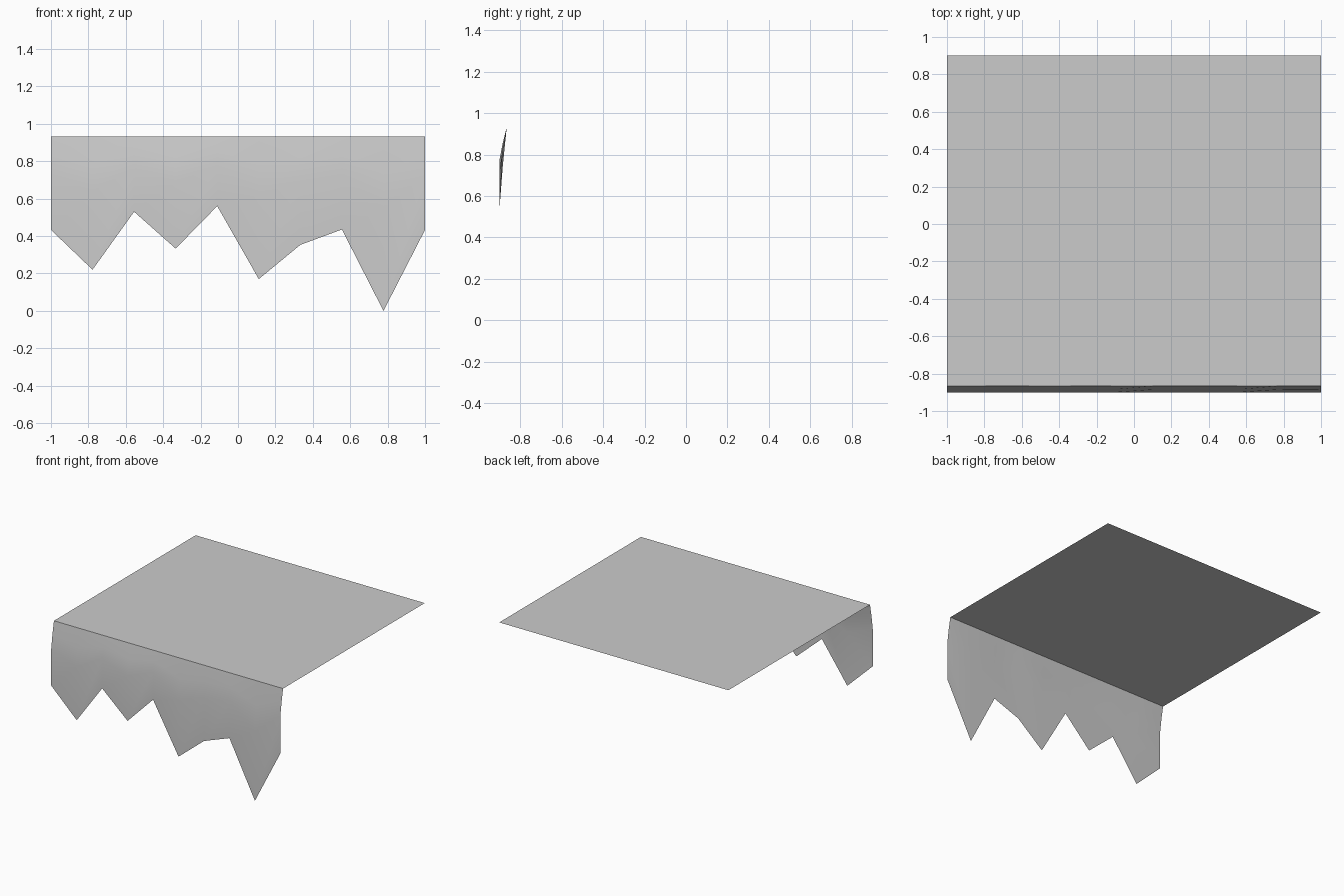
import bpy, bmesh

if "Cube" in bpy.data.objects:
    bpy.data.objects.remove(bpy.data.objects["Cube"])

TOP, FRONT, BACK = 0.932, -0.866, 0.9


def grid_object(name, rows):
    """Bridge rows of points into one smooth sheet."""
    bm = bmesh.new()
    vs = [[bm.verts.new(p) for p in row] for row in rows]
    for a, b in zip(vs, vs[1:]):
        for i in range(len(a) - 1):
            bm.faces.new((b[i], b[i + 1], a[i + 1], a[i]))
    mesh = bpy.data.meshes.new(name)
    bm.to_mesh(mesh)
    bm.free()
    ob = bpy.data.objects.new(name, mesh)
    bpy.context.collection.objects.link(ob)
    return ob


# Flat cloth roof
grid_object("canopy_top", [[(-1, BACK, TOP), (1, BACK, TOP)],
                           [(-1, FRONT, TOP), (1, FRONT, TOP)]])

# Ragged front flap: each column follows the same bend, scaled to its length
hem = [0.433, 0.22, 0.53, 0.333, 0.56, 0.17, 0.353, 0.435, 0.0, 0.433]
bend = [(0, FRONT), (0.2, -0.885), (0.41, -0.9), (1, -0.9)]
rows = [[(-1 + 2 * i / (len(hem) - 1), y, TOP + (z - TOP) * t)
         for i, z in enumerate(hem)] for t, y in bend]
flap = grid_object("ragged_front_flap", rows)

# Smooth shading on the flap
bpy.context.view_layer.objects.active = flap
flap.select_set(True)
bpy.ops.object.shade_smooth_by_angle()
